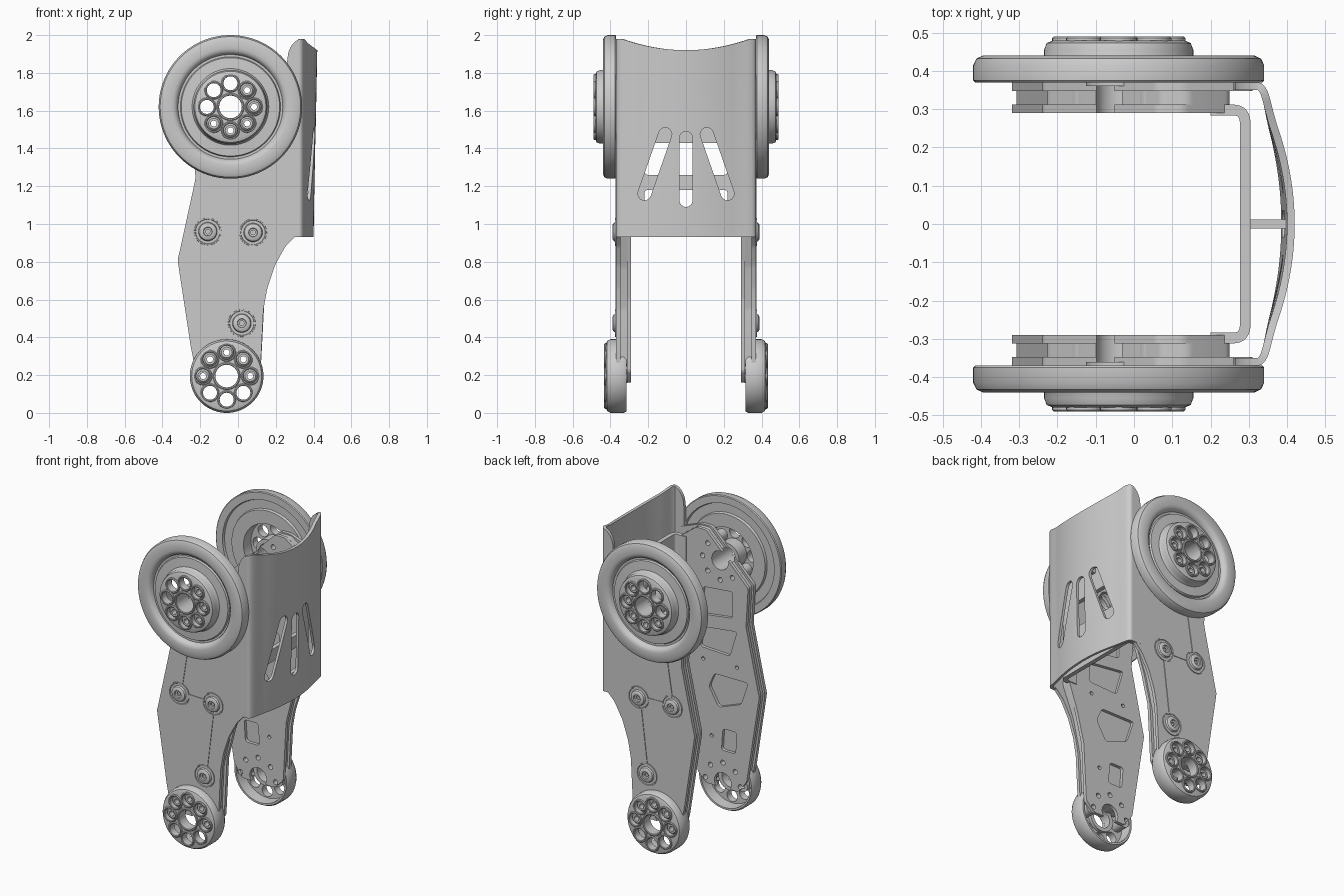
import bpy, bmesh
from math import sin, cos, pi, sqrt, radians, atan2
from mathutils import Vector

if "Cube" in bpy.data.objects:
    bpy.data.objects.remove(bpy.data.objects["Cube"])

HUB, FOOT = (-0.04, 1.62), (-0.06, 0.195)      # wheel centres (x, z)
RIVETS = [(-0.16, 0.96), (0.08, 0.955), (0.02, 0.475)]


def finish(name, bm):
    bmesh.ops.recalc_face_normals(bm, faces=bm.faces)
    me = bpy.data.meshes.new(name)
    bm.to_mesh(me)
    bm.free()
    ob = bpy.data.objects.new(name, me)
    bpy.context.collection.objects.link(ob)
    return ob


def activate(ob):
    bpy.ops.object.select_all(action='DESELECT')
    ob.select_set(True)
    bpy.context.view_layer.objects.active = ob


def lathe(name, profile, centres, seg=64):
    """Closed (radius, y) profile turned about the y axis at each (x, z)."""
    bm = bmesh.new()
    n = len(profile)
    for cx, cz in centres:
        g = [[bm.verts.new((cx + r * cos(2 * pi * k / seg), y, cz + r * sin(2 * pi * k / seg)))
              for r, y in profile] for k in range(seg)]
        for k in range(seg):
            a, b = g[k], g[(k + 1) % seg]
            for i in range(n):
                j = (i + 1) % n
                bm.faces.new((a[i], a[j], b[j], b[i]))
    return finish(name, bm)


def prism(name, shapes):
    """Each shape: outline, low, high, axis of extrusion."""
    bm = bmesh.new()
    for pts, lo, hi, axis in shapes:
        place = (lambda u, v, d: (u, d, v)) if axis == 'y' else (lambda u, v, d: (d, u, v))
        a = [bm.verts.new(place(u, v, lo)) for u, v in pts]
        b = [bm.verts.new(place(u, v, hi)) for u, v in pts]
        bm.faces.new(a)
        bm.faces.new(b[::-1])
        for i in range(len(pts)):
            j = (i + 1) % len(pts)
            bm.faces.new((a[i], a[j], b[j], b[i]))
    return finish(name, bm)


def rounded(pts, r, closed=True, n=4):
    p = [Vector(q) for q in pts]
    out = []
    for i, c in enumerate(p):
        if not closed and i in (0, len(p) - 1):
            out.append(tuple(c))
            continue
        a, b = p[i - 1] - c, p[(i + 1) % len(p)] - c
        s = c + a.normalized() * min(r, a.length * 0.45)
        e = c + b.normalized() * min(r, b.length * 0.45)
        for k in range(n + 1):
            t = k / n
            out.append(tuple(s * (1 - t) ** 2 + c * (2 * t * (1 - t)) + e * t * t))
    return out


def circle(c, r, seg=24):
    return [(c[0] + r * cos(2 * pi * k / seg), c[1] + r * sin(2 * pi * k / seg)) for k in range(seg)]


def capsule(a, b, r):
    t = atan2(b[1] - a[1], b[0] - a[0])
    return [(q[0] + r * cos(t + s + pi * k / 8), q[1] + r * sin(t + s + pi * k / 8))
            for q, s in ((b, -pi / 2), (a, pi / 2)) for k in range(9)]


def ring_points(c, r, angles):
    return [(c[0] + r * cos(radians(a)), c[1] + r * sin(radians(a))) for a in angles]


def cut(ob, shapes):
    cutter = prism("cutter", shapes)
    cutter.hide_render = True
    m = ob.modifiers.new("cut", 'BOOLEAN')
    m.operation, m.object, m.solver = 'DIFFERENCE', cutter, 'EXACT'
    activate(ob)
    bpy.ops.object.modifier_apply(modifier=m.name)
    bpy.data.objects.remove(cutter)


def sheet(name, plan, thick, z0, ztop, lean, rows=10):
    """Bent sheet: open plan curve thickened inward and raised to ztop(x, y)."""
    p = [Vector(q) for q in plan]
    n = len(p)
    inner = []
    for i in range(n):
        t = (p[min(i + 1, n - 1)] - p[max(i - 1, 0)]).normalized()
        inner.append(p[i] + Vector((-t.y, t.x)) * thick)
    loop = [(q, p[i]) for i, q in enumerate(p)] + [(inner[i], p[i]) for i in reversed(range(n))]
    bm = bmesh.new()
    g = []
    for k in range(rows + 1):
        f = k / rows
        g.append([bm.verts.new((0.34 + (q.x - 0.34) * (1 - lean * (1 - f)) if q.x > 0.34 else q.x,
                                q.y, z0 + (ztop(o.x, o.y) - z0) * f)) for q, o in loop])
    m = 2 * n
    for a, b in zip(g, g[1:]):
        for i in range(m):
            j = (i + 1) % m
            bm.faces.new((a[i], a[j], b[j], b[i]))
    for row in (g[0], g[-1]):
        for i in range(n - 1):
            bm.faces.new((row[i], row[i + 1], row[m - 2 - i], row[m - 1 - i]))
    return finish(name, bm)


ALL8 = range(0, 360, 45)
HUB_BOLTS, FOOT_BOLTS = (0, 45, 225, 270, 315), (0, 45, 90, 135, 180)
side = []

# upper wheel: rounded rim, grooved web and raised hub, hollow behind
wheel = lathe("upper_wheel", [
    (.06, .36), (.06, .48), (.17, .48), (.188, .473), (.195, .455), (.195, .435), (.203, .422),
    (.26, .418), (.265, .408), (.277, .408), (.282, .425), (.295, .437), (.31, .44), (.355, .44),
    (.372, .432), (.38, .415), (.38, .375), (.375, .37), (.33, .37), (.325, .385), (.27, .385),
    (.265, .37), (.18, .37), (.175, .44), (.085, .44), (.085, .36)], [HUB], 96)
cut(wheel, [(circle(c, .037), .3, .6, 'y') for c in ring_points(HUB, .125, ALL8)])

# lower wheel
foot = lathe("lower_wheel", [
    (.06, .365), (.06, .425), (.165, .425), (.185, .418), (.195, .40), (.195, .33), (.187, .315),
    (.175, .315), (.17, .385), (.085, .385), (.085, .365)], [FOOT], 80)
cut(foot, [(circle(c, .037), .3, .6, 'y') for c in ring_points(FOOT, .125, ALL8)])
side += [wheel, foot]

# hole rims and hollow bolts
for label, c, top, bolts in (("upper", HUB, .49, HUB_BOLTS), ("lower", FOOT, .433, FOOT_BOLTS)):
    side.append(lathe(label + "_hole_rims", [
        (.037, top - .02), (.037, top - .003), (.040, top), (.045, top), (.049, top - .004), (.049, top - .02)],
        ring_points(c, .125, ALL8), 24))
    side.append(lathe(label + "_centre_rim", [
        (.06, top - .02), (.06, top - .003), (.063, top), (.069, top), (.073, top - .004), (.073, top - .02)],
        [c], 32))
    side.append(lathe(label + "_bolts", [
        (.016, .31), (.016, top - .02), (.028, top - .02), (.037, top - .03), (.037, .31)],
        ring_points(c, .125, bolts), 24))

# leg plates: outer, middle and windowed inner layers
top_edge = [(-.32, .81), (-.31, .85), (-.225, 1.24), (-.24, 1.49), (.06, 1.79), (.13, 1.79)]
outer = [(.31, 1.72), (.31, .932), (.30, .932), (.25, .88), (.195, .78), (.155, .66), (.135, .55),
         (.12, .25), (-.23, .25), (-.25, .35)] + top_edge
middle = [(.25, 1.70), (.25, .97), (.17, .77), (.12, .55), (.105, .25), (-.22, .25), (-.235, .35)] + \
    [(x + .012, z - .008) for x, z in top_edge]
inner = [(.25, 1.70), (.25, .97), (.19, .80), (.14, .60), (.12, .22), (.06, .16), (-.17, .16),
         (-.23, .24)] + top_edge
holes = [(circle(HUB, .06), .2, .5, 'y'), (circle(FOOT, .06), .2, .5, 'y')]
holes += [(circle(c, .016, 16), .2, .5, 'y')
          for c in ring_points(HUB, .125, HUB_BOLTS) + ring_points(FOOT, .125, FOOT_BOLTS)]
windows = [[(-.13, 1.44), (.08, 1.42), (.10, 1.24), (-.13, 1.27)],
           [(-.16, 1.19), (.09, 1.16), (.10, 1.03), (-.11, 1.02)],
           [(-.24, .88), (.0, .88), (.04, .79), (-.03, .67), (-.19, .73)],
           [(-.16, .54), (-.06, .54), (-.05, .40), (-.15, .40)]]
for name, pts, lo, hi in (("outer_leg_plate", outer, .348, .3695), ("middle_leg_plate", middle, .31, .349),
                          ("inner_leg_plate", inner, .29, .312)):
    plate = prism(name, [(rounded(pts, .015), lo, hi, 'y')])
    extra = [(rounded(w, .02), .2, .5, 'y') for w in windows] + \
        [(circle((x + d, z + .02), .012, 12), .2, .5, 'y') for x, z in RIVETS for d in (-.05, .05)]
    cut(plate, holes + (extra[:4] if name.startswith("inner") else []))
    if name.startswith("inner"):
        cut(plate, [(circle(r, .012, 12), .2, .5, 'y') for r in RIVETS])
    side.append(plate)

# rivets with raised collars, and the thin strips joining them
side.append(lathe("leg_rivets", [
    (.012, .36), (.012, .378), (.022, .380), (.024, .388), (.036, .388), (.046, .382), (.05, .371),
    (.064, .371), (.066, .375), (.072, .375), (.074, .36)], RIVETS, 32))
strips = [((-.148, 1.03), (-.11, 1.27)), ((-.09, .96), (.01, .957)), ((.071, .885), (.03, .545))]
for i, (a, b) in enumerate(strips):
    side.append(prism("leg_strip_%d" % i, [(capsule(a, b, .014), .36, .3735, 'y')]))

# bowed front cover with three slots
half = [(.26, -.37), (.27, -.37), (.285, -.37), (.30, -.37), (.345, -.37)]
arc = [(.42 - .075 * (y / .33) ** 2, y) for y in [-.27 + .54 * k / 14 for k in range(15)]]
plan = half + arc + [(x, -y) for x, y in reversed(half)]


def cover_top(x, y):
    drop = .12 * (1 - sqrt(max(0, 1 - ((.34 - x) / .08) ** 2))) if x < .34 else 0
    return 1.92 + .06 * min(1, abs(y) / .34) ** 2 - drop


cover = sheet("front_cover", rounded(plan, .05, False), .02, .93, cover_top, .25)
slots = [((0, 1.125), (0, 1.455)), ((-.11, 1.475), (-.22, 1.16)), ((.11, 1.475), (.22, 1.16))]
cut(cover, [(capsule(a, b, .035), .33, .6, 'x') for a, b in slots])

# inner bracket joining the legs, with two windows
bracket_plan = [(.20, -.312), (.305, -.312), (.305, 0), (.305, .312), (.20, .312)]
bracket = sheet("cross_bracket", rounded(bracket_plan, .055, False, 8), .028, .97, lambda x, y: 1.71, 0, 4)
cut(bracket, [(rounded([(-.22, a), (.22, a), (.22, b), (-.22, b)], .02), .2, .33, 'x')
              for a, b in ((1.26, 1.43), (1.03, 1.18))])
rib = prism("cover_rib", [([(.30, 1.55), (.40, 1.55), (.40, 1.68), (.30, 1.68)], -.012, .012, 'y')])

# mirror the side parts and shade everything
for ob in side:
    m = ob.modifiers.new("mirror", 'MIRROR')
    m.use_axis = (False, True, False)
    m.use_mirror_merge = False
    activate(ob)
    bpy.ops.object.modifier_apply(modifier=m.name)
for ob in side + [cover, bracket, rib]:
    activate(ob)
    bpy.ops.object.shade_smooth_by_angle(angle=radians(32))
